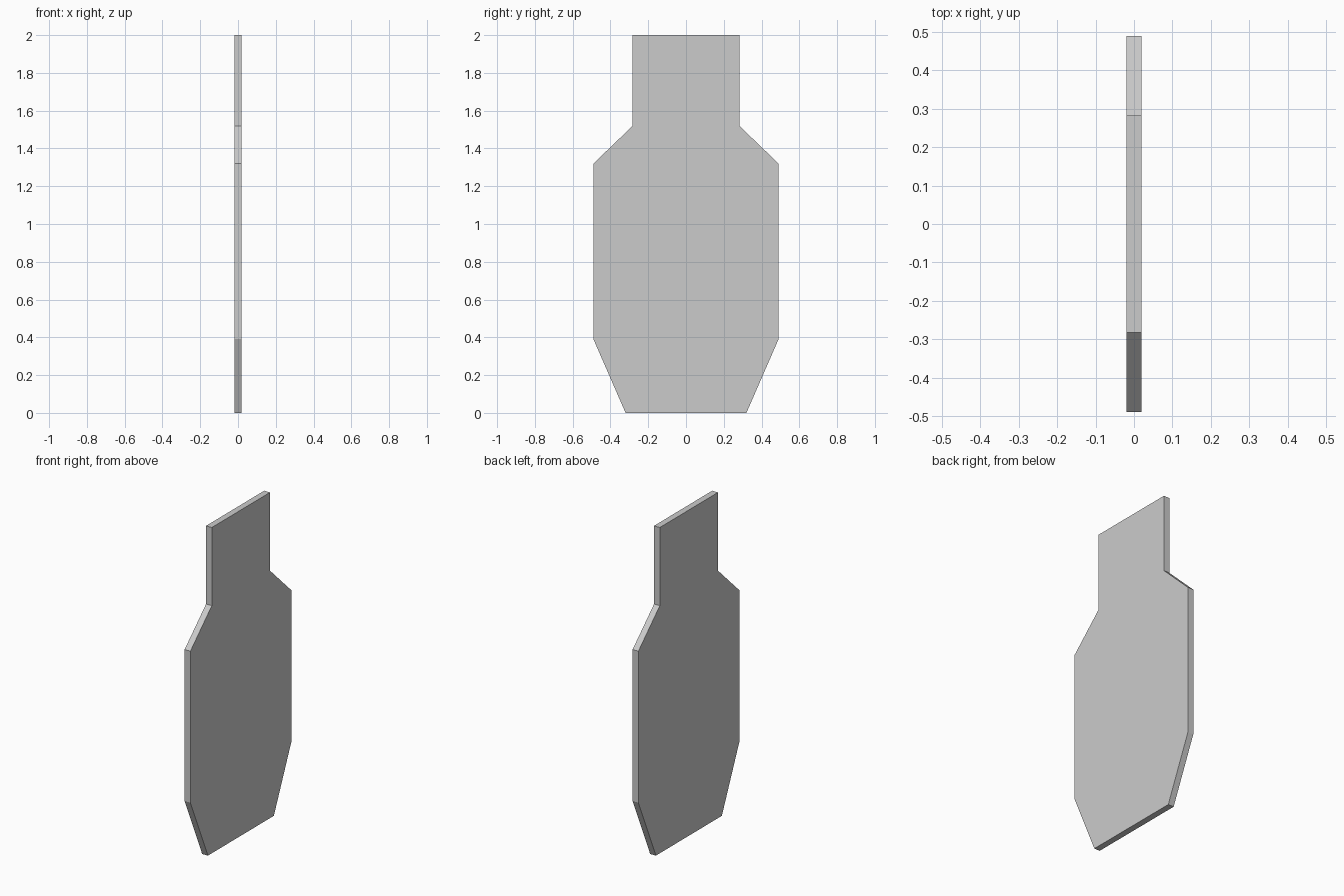
import bpy, bmesh

if "Cube" in bpy.data.objects:
    bpy.data.objects.remove(bpy.data.objects["Cube"])

# Half outline of the target board: (half width, height), bottom to top
half_profile = [(0.32, 0.0), (0.49, 0.39), (0.49, 1.32), (0.282, 1.52), (0.282, 2.0)]
THICKNESS = 0.039

# Mirror the half outline into a full silhouette
outline = half_profile + [(-y, z) for y, z in reversed(half_profile)]

# Flat board: one silhouette face extruded along x
bm = bmesh.new()
face = bm.faces.new([bm.verts.new((-THICKNESS / 2, y, z)) for y, z in outline])
extruded = bmesh.ops.extrude_face_region(bm, geom=[face], use_keep_orig=True)
verts = [g for g in extruded["geom"] if isinstance(g, bmesh.types.BMVert)]
bmesh.ops.translate(bm, verts=verts, vec=(THICKNESS, 0, 0))
bmesh.ops.recalc_face_normals(bm, faces=bm.faces[:])

mesh = bpy.data.meshes.new("target_board")
bm.to_mesh(mesh)
bm.free()
board = bpy.data.objects.new("target_board", mesh)
bpy.context.collection.objects.link(board)
